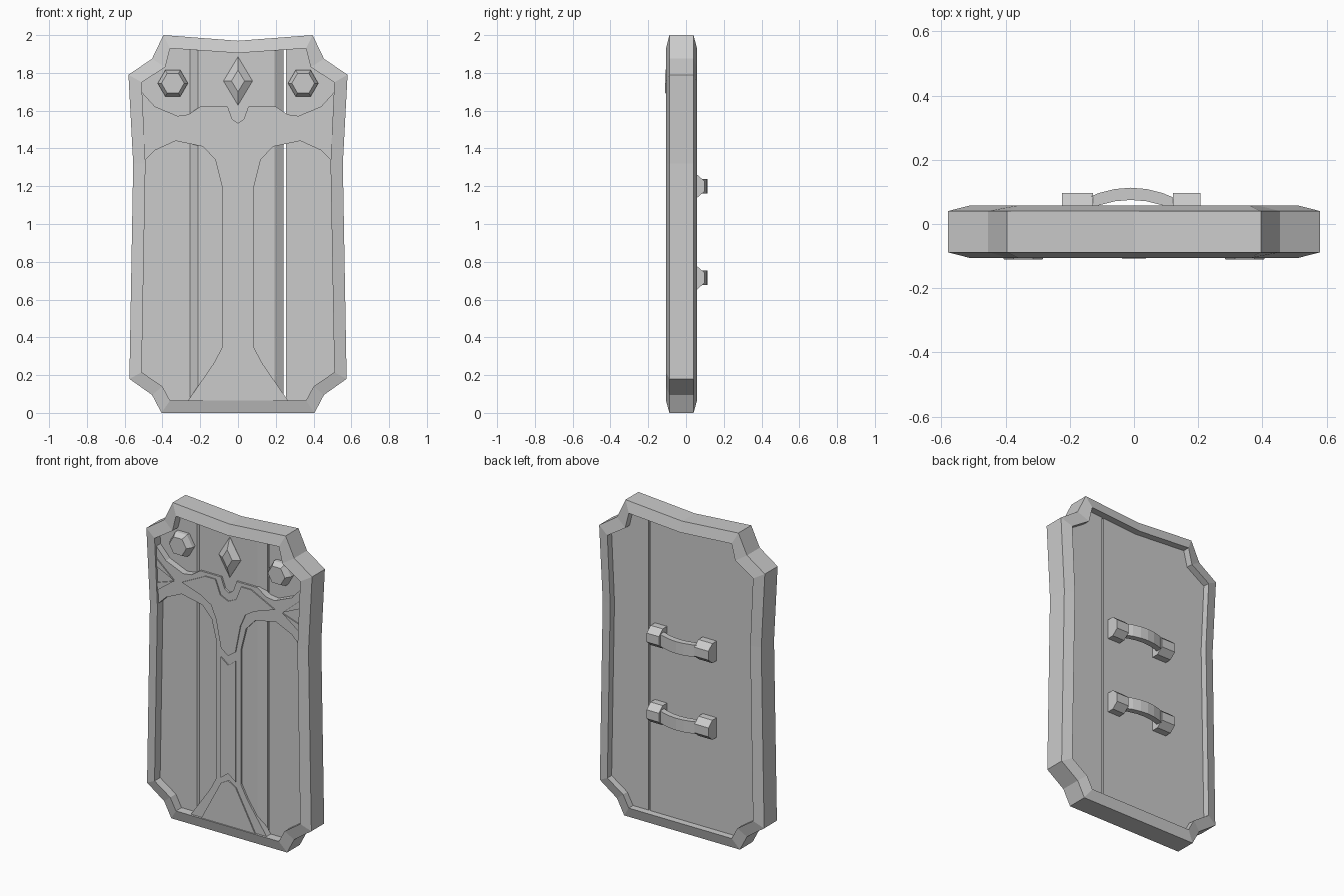
import bpy, bmesh, math

cube = bpy.data.objects.get("Cube")
if cube:
    bpy.data.objects.remove(cube, do_unlink=True)

GREY = (0.6, 0.6, 0.6, 1)
metal = bpy.data.materials.new("plain_grey")
metal.use_nodes = True
metal.diffuse_color = GREY
metal.node_tree.nodes["Principled BSDF"].inputs["Base Color"].default_value = GREY


def finish(name, bm):
    bmesh.ops.recalc_face_normals(bm, faces=bm.faces)
    mesh = bpy.data.meshes.new(name)
    bm.to_mesh(mesh)
    bm.free()
    mesh.materials.append(metal)
    obj = bpy.data.objects.new(name, mesh)
    bpy.context.collection.objects.link(obj)
    return obj


def loft(name, loops, ring=False):
    """Join equal loops of 3D points; cap the ends, or close into a ring."""
    bm = bmesh.new()
    rows = [[bm.verts.new(p) for p in loop] for loop in loops]
    n = len(rows[0])
    for k in range(len(rows) if ring else len(rows) - 1):
        a, b = rows[k], rows[(k + 1) % len(rows)]
        for i in range(n):
            j = (i + 1) % n
            bm.faces.new((a[i], a[j], b[j], b[i]))
    if not ring:
        bm.faces.new(rows[0])
        bm.faces.new(rows[-1])
    return finish(name, bm)


def at_depth(outline, y):
    return [(x, y, z) for x, z in outline]


def plate(name, outline, front, back):
    return loft(name, [at_depth(outline, front), at_depth(outline, back)])


def mirrored(half):
    """Complete a right half outline, listed from top to bottom."""
    return half + [(-x, z) for x, z in reversed(half) if x > 0]


def flip(outline):
    return [(-x, z) for x, z in outline]


# Frame: chamfered band with notched corners
outer = mirrored([(0, 1.97), (.395, 2), (.455, 1.875), (.58, 1.79), (.555, 1.32),
                  (.575, .18), (.455, .095), (.405, 0)])
inner = mirrored([(0, 1.905), (.36, 1.93), (.385, 1.83), (.51, 1.75), (.49, 1.32),
                  (.51, .215), (.40, .14), (.36, .065)])
loft("frame", [at_depth(outer, -.088), at_depth(outer, .04),
               at_depth(inner, .058), at_depth(inner, -.106)], ring=True)

# Side planks, tucked under the frame
side = [(.253, .04), (.38, .05), (.42, .12), (.53, .2), (.51, 1.32),
        (.53, 1.76), (.41, 1.84), (.37, 1.95), (.253, 1.945)]
plate("left_plank", side, -.05, .015)
plate("right_plank", flip(side), -.05, .015)

# Raised centre plank with sloped sides
section = [(-.255, .015), (-.255, -.048), (-.213, -.08), (.192, -.08), (.24, -.048), (.24, .015)]
loft("centre_plank", [[(x, y, z) for x, y in section] for z in (.04, 1.935)])

# Trim: winged top, column and flared foot as one outline
trim = mirrored([(0, 1.535), (.03, 1.555), (.055, 1.622), (.2, 1.622), (.262, 1.58),
                 (.32, 1.572), (.44, 1.622), (.52, 1.71), (.51, 1.32), (.44, 1.39),
                 (.33, 1.44), (.185, 1.41), (.12, 1.34), (.085, 1.2), (.085, .345),
                 (.13, .26), (.275, .05)])
plate("trim", trim, -.092, -.05)

# Raised panels on the trim
panels = {
    "wing_panel": [(0, 1.485), (.055, 1.51), (.09, 1.6), (.16, 1.6), (.325, 1.518),
                   (.185, 1.47), (.12, 1.43), (.085, 1.35), (.05, 1.175), (0, 1.14)],
    "column_panel": [(0, 1.08), (.052, 1.12), (.052, .355), (0, .395)],
    "foot_panel": [(0, .35), (.052, .32), (.19, .06)],
}
for name, half in panels.items():
    plate(name, mirrored(half), -.099, -.09)
for name, pts in {"upper": [(.5, 1.62), (.38, 1.515), (.5, 1.57)],
                  "lower": [(.5, 1.47), (.38, 1.51), (.5, 1.42)]}.items():
    plate(f"left_{name}_spike", pts, -.099, -.09)
    plate(f"right_{name}_spike", flip(pts), -.099, -.09)


# Studs and gem: tapered prisms
def tapered(name, shape, x, z, scale, base, mid, front):
    def ring(s, y):
        return [(x + px * s, y, z + pz * s) for px, pz in shape]
    loft(name, [ring(1, base), ring(1, mid), ring(scale, front)])


hexagon = [(.08 * math.cos(i * math.pi / 3), .08 * math.sin(i * math.pi / 3)) for i in range(6)]
for name, x in (("left_stud", .345), ("right_stud", -.345)):
    tapered(name, hexagon, x, 1.745, .75, -.045, -.075, -.11)
diamond = [(0, .128), (.077, 0), (0, -.128), (-.077, 0)]
tapered("gem", diamond, 0, 1.757, .45, -.07, -.082, -.108)

# Handles: two faceted mounts and an arched grip each
mount = [(.01, -.062), (.058, -.062), (.097, -.028), (.097, .028), (.058, .062), (.01, .062)]
for label, z in (("upper", 1.2), ("lower", .715)):
    for part, x0, x1 in (("right", -.225, -.127), ("left", .122, .207)):
        loft(f"{label}_handle_{part}_mount",
             [[(x, y, z + h) for y, h in mount] for x in (x0, x1)])
    arch = []
    for i in range(7):
        t = i / 3 - 1
        x, y = -.01 + .15 * t, .113 - .038 * t * t
        arch.append([(x, y, z + .038), (x, y, z - .038),
                     (x, y - .038, z - .038), (x, y - .038, z + .038)])
    loft(f"{label}_handle_grip", arch)
